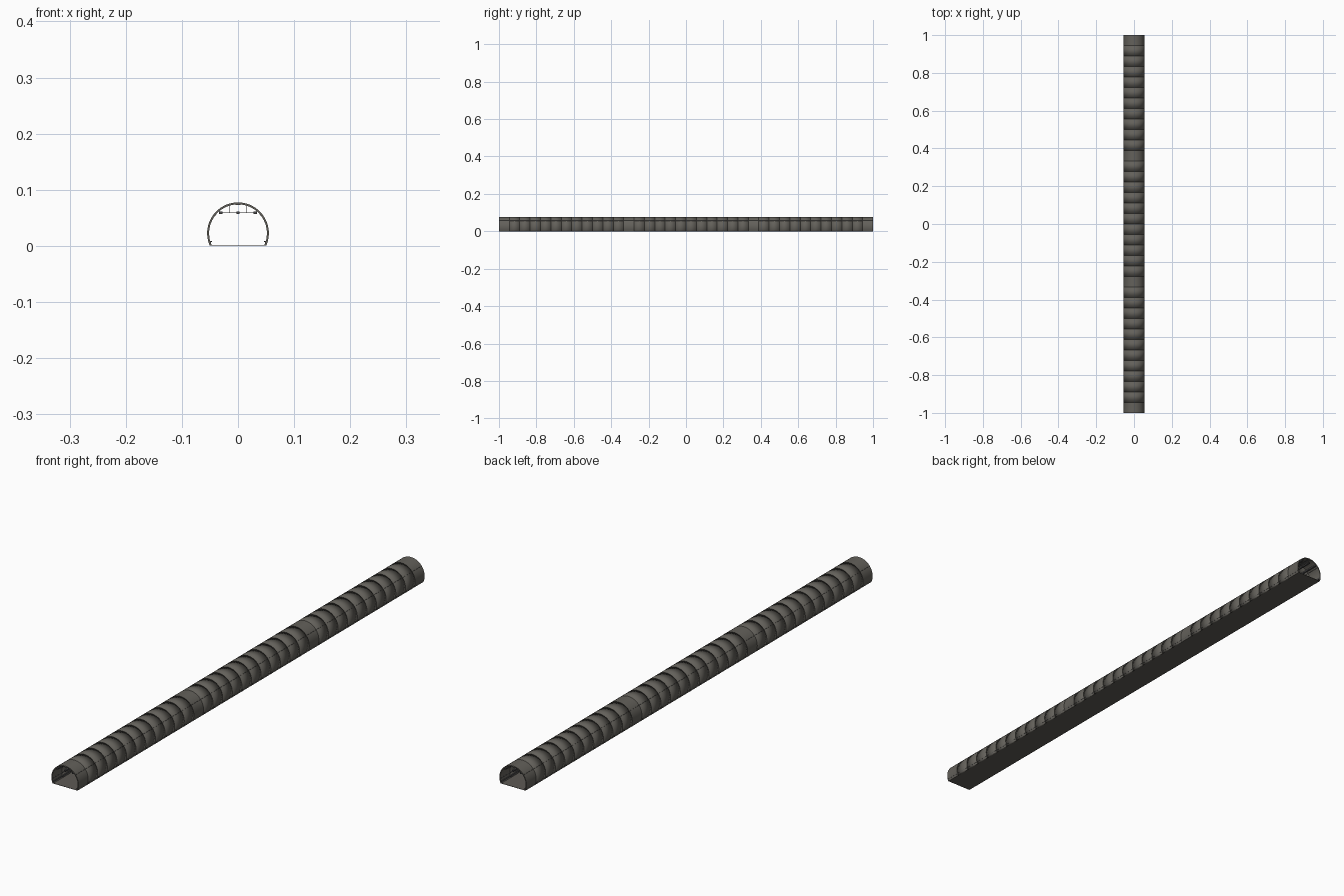
import bpy, bmesh, math

cube = bpy.data.objects.get("Cube")
if cube:
    bpy.data.objects.remove(cube)

RADIUS, THICK, CENTRE_Z = 0.055, 0.0035, 0.0225
COUNT, LENGTH = 36, 2.0
PITCH = LENGTH / COUNT
START = -math.asin(CENTRE_Z / RADIUS)


def material(name, rgb):
    m = bpy.data.materials.new(name)
    m.use_nodes = True
    m.diffuse_color = (*rgb, 1)
    m.node_tree.nodes["Principled BSDF"].inputs["Base Color"].default_value = (*rgb, 1)
    return m


concrete = material("warm grey concrete", (0.125, 0.118, 0.103))
floor_grey = material("floor grey", (0.11, 0.102, 0.09))
steel = material("dark steel", (0.07, 0.07, 0.072))


def make_object(name, bm, mat, smooth=False):
    bmesh.ops.recalc_face_normals(bm, faces=bm.faces)
    mesh = bpy.data.meshes.new(name)
    bm.to_mesh(mesh)
    bm.free()
    mesh.materials.append(mat)
    if smooth:
        mesh.shade_smooth()
    obj = bpy.data.objects.new(name, mesh)
    bpy.context.collection.objects.link(obj)
    return obj


def add_box(bm, centre, size):
    verts = bmesh.ops.create_cube(bm, size=1)["verts"]
    bmesh.ops.scale(bm, vec=size, verts=verts)
    bmesh.ops.translate(bm, vec=centre, verts=verts)


def add_arch(bm, y0, y1, steps=40):
    """Thick open arch between two y positions, sharing edge normals at its rims."""
    rings = []
    for r, y in ((RADIUS, y0), (RADIUS, y1), (RADIUS - THICK, y1), (RADIUS - THICK, y0)):
        ring = []
        for i in range(steps + 1):
            a = START + (math.pi - 2 * START) * i / steps
            ring.append(bm.verts.new((r * math.cos(a), y, CENTRE_Z + r * math.sin(a))))
        rings.append(ring)
    for k in range(4):
        a, b = rings[k], rings[(k + 1) % 4]
        for i in range(steps):
            bm.faces.new((a[i], a[i + 1], b[i + 1], b[i]))
    for end in (0, steps):
        bm.faces.new([ring[end] for ring in rings])


# Tunnel lining rings, rounded in shading, with plain rings at the section joints
rounded, plain = bmesh.new(), bmesh.new()
for i in range(COUNT):
    y = -1 + i * PITCH
    flat = i % 12 == 0 or i == COUNT - 1
    add_arch(plain if flat else rounded, y, y + PITCH)
make_object("lining_rings", rounded, concrete, True)
joints = make_object("joint_rings", plain, concrete)
bpy.context.view_layer.objects.active = joints
joints.select_set(True)
bpy.ops.object.shade_smooth_by_angle(angle=math.radians(35))
joints.select_set(False)

# Floor slab
bm = bmesh.new()
add_box(bm, (0, 0, 0.001), (0.1, LENGTH, 0.001))
make_object("floor", bm, floor_grey)

# Kerb rails and wall brackets along both sides
bm = bmesh.new()
for side in (-1, 1):
    add_box(bm, (side * 0.0495, 0, 0.008), (0.007, LENGTH, 0.002))
    add_box(bm, (side * 0.049, 0, 0.0045), (0.002, LENGTH, 0.007))
    add_box(bm, (side * 0.0525, 0, 0.017), (0.003, LENGTH, 0.003))
make_object("kerb_rails", bm, steel)

# Overhead conduits, wall cables and crown duct
bm = bmesh.new()
for x in (-0.031, 0, 0.031):
    add_box(bm, (x, 0, 0.059), (0.006, LENGTH, 0.005))
for side in (-1, 1):
    add_box(bm, (side * 0.042, 0, 0.055), (0.003, LENGTH, 0.003))
add_box(bm, (0, 0, 0.0745), (0.009, LENGTH, 0.004))
make_object("overhead_conduits", bm, steel)

# Hanger frames, one in the middle of every other ring
bm = bmesh.new()
for i in range(0, COUNT, 2):
    y = -1 + (i + 0.5) * PITCH
    add_box(bm, (0, y, 0.059), (0.066, 0.004, 0.001))
    for side in (-1, 1):
        add_box(bm, (side * 0.015, y, 0.067), (0.001, 0.004, 0.016))
make_object("hanger_frames", bm, steel)
